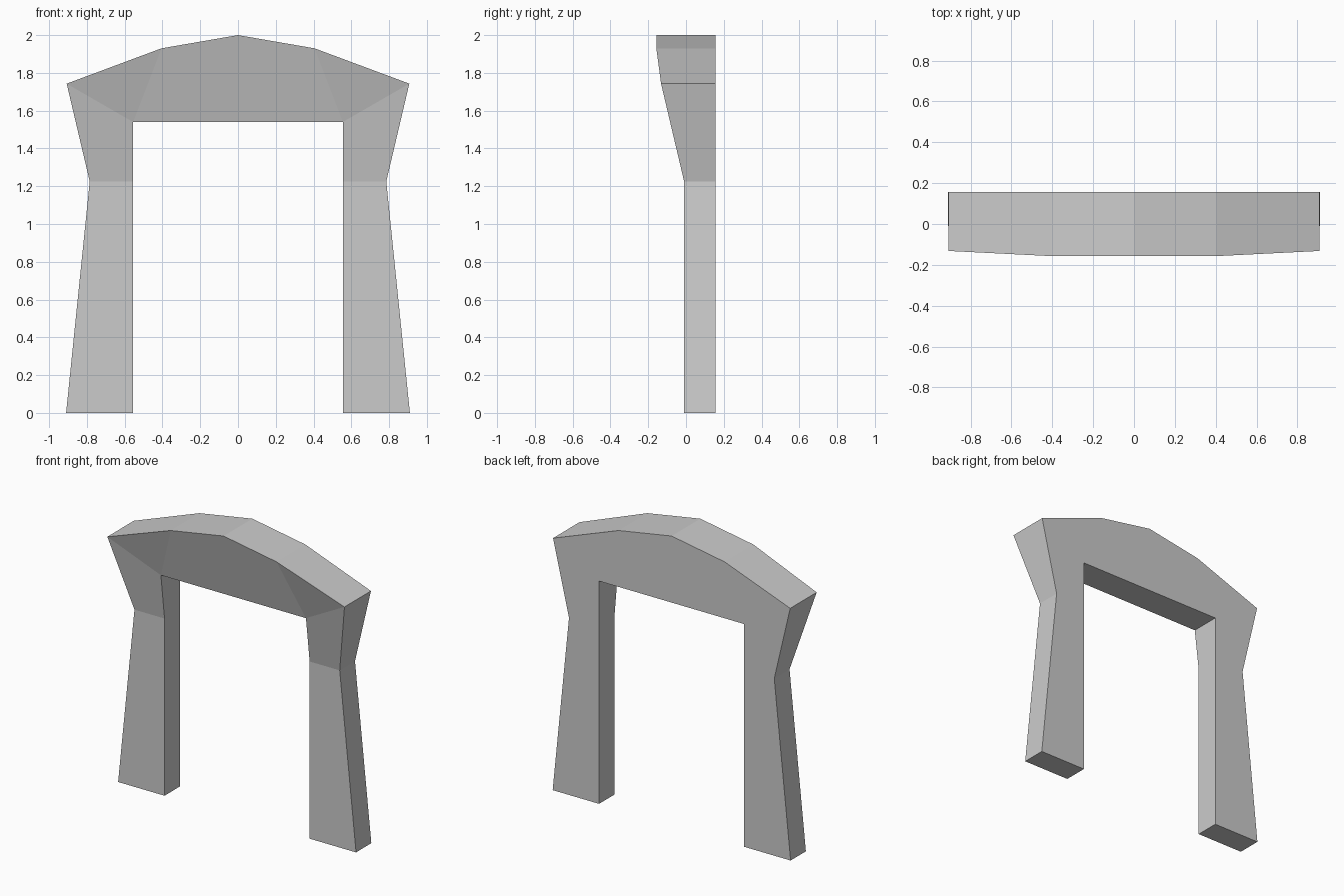
import bpy, bmesh

if "Cube" in bpy.data.objects:
    bpy.data.objects.remove(bpy.data.objects["Cube"])

BACK = 0.157

# Half outline of the arch front (x, y, z), walked from the inner foot around
outline = [
    (0.555, -0.01, 0.0),     # 0 inner foot
    (0.91, -0.01, 0.0),      # 1 outer foot
    (0.785, -0.01, 1.225),   # 2 waist
    (0.907, -0.132, 1.743),  # 3 shoulder
    (0.405, -0.157, 1.93),   # 4 brow
    (0.0, -0.157, 2.0),      # 5 crown
    (0.0, -0.05, 1.54),      # 6 lintel middle
    (0.555, -0.05, 1.54),    # 7 inner corner
    (0.555, -0.01, 1.225),   # 8 inner waist
]
# Leg, capital, shoulder and lintel panels
panels = [(0, 1, 2, 8), (8, 2, 3, 7), (7, 3, 4), (7, 4, 5, 6)]

bm = bmesh.new()
front = [bm.verts.new(p) for p in outline]
back = [bm.verts.new((x, BACK, z)) for x, y, z in outline]

# Sculpted front and flat back
for p in panels:
    bm.faces.new([front[i] for i in p])
    bm.faces.new([back[i] for i in reversed(p)])

# Rim around the outline, left open on the mirror plane
n = len(outline)
for i in range(n):
    j = (i + 1) % n
    if (i, j) != (5, 6):
        bm.faces.new((front[j], front[i], back[i], back[j]))
bmesh.ops.recalc_face_normals(bm, faces=bm.faces)

mesh = bpy.data.meshes.new("archway")
bm.to_mesh(mesh)
bm.free()
arch = bpy.data.objects.new("archway", mesh)
bpy.context.collection.objects.link(arch)

# Other half
mirror = arch.modifiers.new("mirror", 'MIRROR')
mirror.use_clip = True
